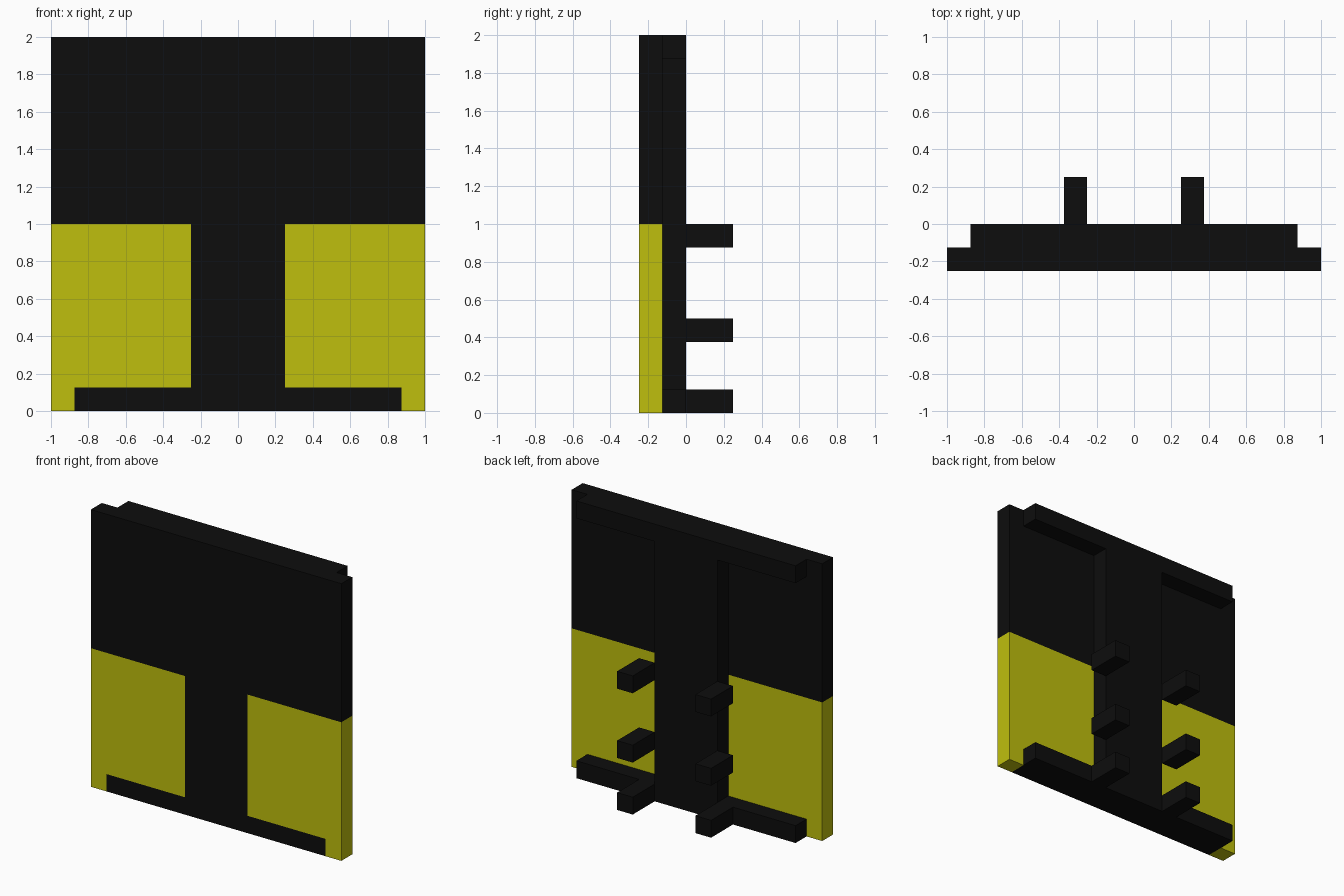
import bpy
import bmesh

if "Cube" in bpy.data.objects:
    bpy.data.objects.remove(bpy.data.objects["Cube"], do_unlink=True)


def make_material(name, rgb):
    mat = bpy.data.materials.new(name)
    mat.use_nodes = True
    colour = (*rgb, 1.0)
    mat.diffuse_color = colour
    for node in mat.node_tree.nodes:
        if node.type == 'BSDF_PRINCIPLED':
            node.inputs["Base Color"].default_value = colour
    return mat


def prism(name, profile, y0, y1, mat):
    """Extrude an outline of (x, z) points from y0 to y1."""
    bm = bmesh.new()
    face = bm.faces.new([bm.verts.new((x, y0, z)) for x, z in profile])
    result = bmesh.ops.extrude_face_region(bm, geom=[face])
    verts = [v for v in result["geom"] if isinstance(v, bmesh.types.BMVert)]
    bmesh.ops.translate(bm, verts=verts, vec=(0, y1 - y0, 0))
    bmesh.ops.recalc_face_normals(bm, faces=bm.faces[:])
    mesh = bpy.data.meshes.new(name)
    bm.to_mesh(mesh)
    bm.free()
    mesh.materials.append(mat)
    obj = bpy.data.objects.new(name, mesh)
    bpy.context.collection.objects.link(obj)
    return obj


def rect(x0, x1, z0, z1):
    return [(x0, z0), (x1, z0), (x1, z1), (x0, z1)]


def mirrored(half):
    """Close a right-hand outline with its mirror image."""
    return half + [(-x, z) for x, z in reversed(half)]


black = make_material("black", (0.004, 0.004, 0.004))
yellow = make_material("yellow", (0.522, 0.522, 0.004))

FRONT, MID, BACK, PEG_END = -0.25, -0.125, 0.0, 0.25
COL, RAIL, T = 0.25, 0.875, 0.125   # post half width, rail half width, thickness

# Upper panel
prism("upper_panel", rect(-1, 1, 1, 2), FRONT, MID, black)

# Post and foot rail set flush into the lower front
prism("front_post", mirrored([(RAIL, 0), (RAIL, T), (COL, T), (COL, 1)]),
      FRONT, MID, black)

# Rear frame: foot rail, post and top rail
prism("rear_frame", mirrored([(RAIL, 0), (RAIL, T), (COL, T),
                              (COL, 2 - T), (RAIL, 2 - T), (RAIL, 2)]),
      MID, BACK, black)

for side, s in (("left", 1), ("right", -1)):
    # Lower panel, notched around the foot rail
    outline = [(RAIL, 0), (1, 0), (1, 1), (COL, 1), (COL, T), (RAIL, T)]
    prism(f"lower_panel_{side}", [(s * x, z) for x, z in outline],
          FRONT, MID, yellow)
    # Rear pegs beside the post
    for level, z in (("bottom", 0), ("middle", 0.375), ("top", 0.875)):
        prism(f"peg_{level}_{side}", rect(s * COL, s * (COL + T), z, z + T),
              BACK, PEG_END, black)
